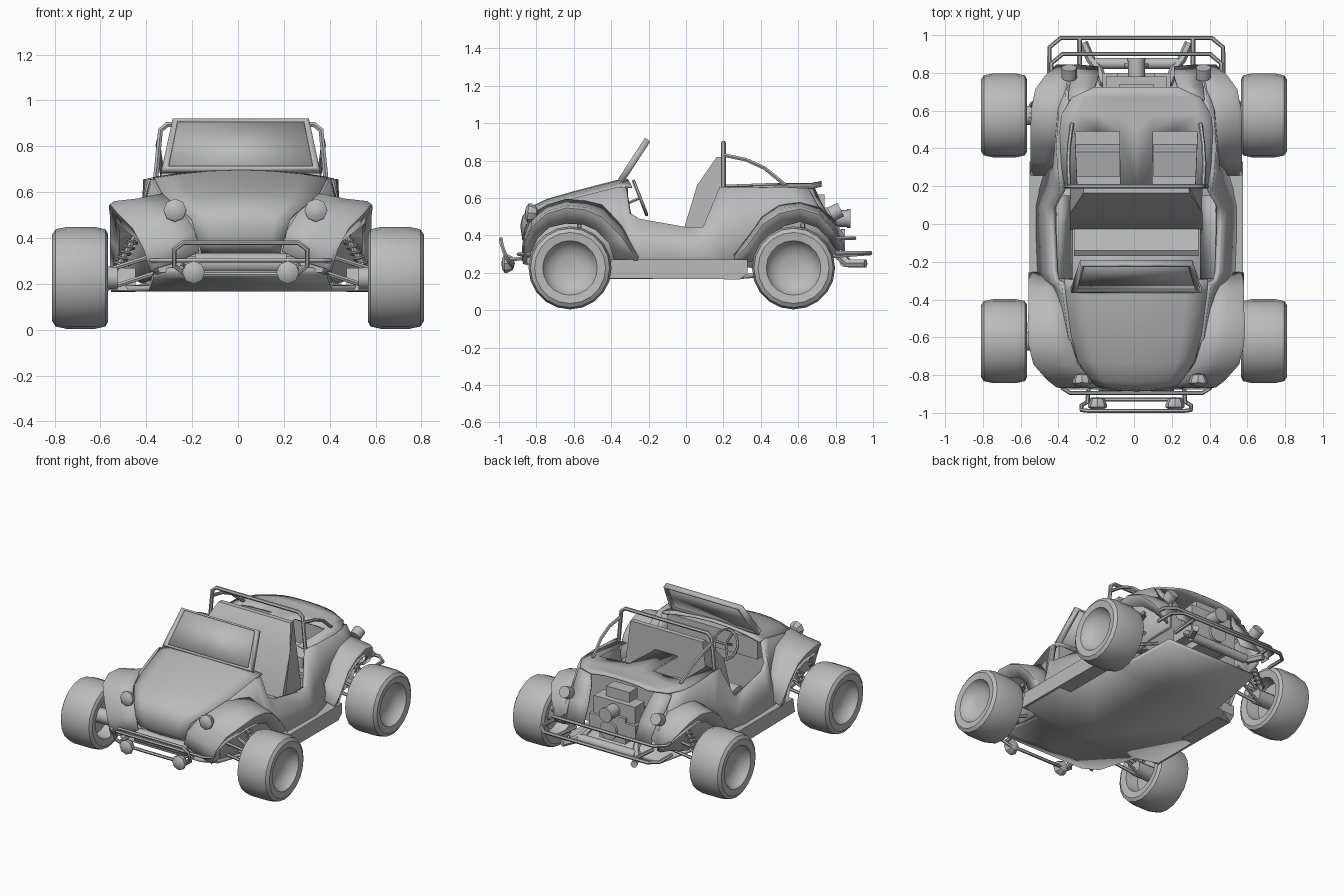
import bpy, bmesh, math
from mathutils import Vector, Matrix

if "Cube" in bpy.data.objects:
    bpy.data.objects.remove(bpy.data.objects["Cube"])

grey = bpy.data.materials.new("plain grey")
grey.use_nodes = True
grey.diffuse_color = (.5, .5, .5, 1)
grey.node_tree.nodes["Principled BSDF"].inputs["Base Color"].default_value = grey.diffuse_color
BODY_X = .012  # body sits a touch off the wheel centre line

def finish(name, mesh, mirror=False, thick=0, x=BODY_X, angle=32):
    """Make an object: shade it, then mirror and thicken it."""
    mesh.materials.clear()
    mesh.materials.append(grey)
    mesh.shade_smooth()
    mesh.set_sharp_from_angle(angle=math.radians(angle))
    ob = bpy.data.objects.new(name, mesh)
    bpy.context.collection.objects.link(ob)
    ob.location.x = x
    if mirror:
        ob.modifiers.new("mirror", 'MIRROR').use_clip = True
    if thick:
        mod = ob.modifiers.new("solidify", 'SOLIDIFY')
        mod.thickness, mod.offset = thick, 0

def from_bm(name, bm, **kw):
    bmesh.ops.remove_doubles(bm, verts=bm.verts, dist=.0005)
    bmesh.ops.recalc_face_normals(bm, faces=bm.faces)
    mesh = bpy.data.meshes.new(name)
    bm.to_mesh(mesh)
    bm.free()
    finish(name, mesh, **kw)

def sheet(name, rows, skip=(), **kw):
    """Surface through equal rows of points."""
    bm = bmesh.new()
    grid = [[bm.verts.new(p) for p in row] for row in rows]
    for i, (a, b) in enumerate(zip(grid, grid[1:])):
        for j in range(len(a) - 1):
            if (i, j) not in skip:
                bm.faces.new((a[j], a[j + 1], b[j + 1], b[j]))
    from_bm(name, bm, **kw)

def prism(name, outline, low, high, taper=1, **kw):
    """Extrude a (y, z) outline along x, narrowing its top."""
    bm = bmesh.new()
    top = max(z for y, z in outline)
    a, b = [[bm.verts.new((x * (taper if z > top - .05 else 1), y, z)) for y, z in outline]
            for x in (low, high)]
    bm.faces.new(a)
    bm.faces.new(b)
    for i in range(len(a)):
        bm.faces.new((a[i - 1], a[i], b[i], b[i - 1]))
    from_bm(name, bm, **kw)

def box(name, lo, hi, **kw):
    prism(name, [(lo[1], lo[2]), (hi[1], lo[2]), (hi[1], hi[2]), (lo[1], hi[2])], lo[0], hi[0], **kw)

def tube(name, points, r, closed=False, **kw):
    cu = bpy.data.curves.new(name, 'CURVE')
    cu.dimensions, cu.bevel_depth, cu.bevel_resolution, cu.use_fill_caps = '3D', r, 1, True
    sp = cu.splines.new('POLY')
    sp.points.add(len(points) - 1)
    for p, co in zip(sp.points, points):
        p.co = (*co, 1)
    sp.use_cyclic_u = closed
    tmp = bpy.data.objects.new(name + " path", cu)
    bpy.context.collection.objects.link(tmp)
    mesh = bpy.data.meshes.new_from_object(tmp.evaluated_get(bpy.context.evaluated_depsgraph_get()))
    bpy.data.objects.remove(tmp)
    finish(name, mesh, angle=50, **kw)

def bent(name, half, r, **kw):
    """Tube through half a path and its mirror image."""
    tube(name, half + [(-x, y, z) for x, y, z in reversed(half)], r, **kw)

def lathe(name, profile, centre, axis, sides=20, **kw):
    """Spin (radius, distance) pairs round an axis through the centre."""
    turn = Vector((0, 0, 1)).rotation_difference(Vector(axis)).to_matrix().to_4x4()
    bm = bmesh.new()
    verts = [bm.verts.new((r, 0, d)) for r, d in profile]
    edges = [bm.edges.new(e) for e in zip(verts, verts[1:])]
    bmesh.ops.spin(bm, geom=verts + edges, cent=(0, 0, 0), axis=(0, 0, 1),
                   angle=math.tau, steps=sides, use_merge=True)
    bmesh.ops.transform(bm, matrix=Matrix.Translation(centre) @ turn, verts=bm.verts)
    from_bm(name, bm, **kw)

def drum(name, centre, axis, r, length, **kw):
    lathe(name, [(0, -length / 2), (r, -length / 2), (r, length / 2), (0, length / 2)], centre, axis, sides=12, **kw)

# Wheels and suspension
tyre = [(0, .05), (.06, .052), (.11, .068), (.138, .1), (.146, .116), (.19, .122), (.212, .107),
        (.222, .06), (.222, -.065), (.212, -.11), (.19, -.122), (.143, -.115), (.13, -.03), (0, -.03)]
for end, y in (("front", -.62), ("rear", .575)):
    lathe(end + "_wheels", tyre, (.688, y, .226), (1, 0, 0), mirror=True, x=0)
    drum(end + "_hubs", (.6, y, .226), (1, 0, 0), .05, .15, mirror=True, x=0)
    for dy, z in ((-.07, .24), (-.07, .32), (.07, .24), (.07, .32)):
        tube(end + "_arm", [(.33, y + dy, z + .02), (.58, y, z - .06)], .011, mirror=True)
    tube(end + "_spring", [(.54 - .0016 * i + .024 * math.cos(i * .7), y + .05 + .024 * math.sin(i * .7),
                            .27 + .0027 * i) for i in range(64)], .006, mirror=True)
    tube(end + "_damper", [(.55, y + .05, .25), (.43, y + .05, .46)], .012, mirror=True)

# Floor pan, rising at both ends, and sills
pan = [(.31, -.87, .26), (.38, -.78, .235), (.4, -.45, .18), (.55, -.4, .18), (.55, .3, .18),
       (.4, .36, .185), (.35, .78, .215)]
sheet("floor_pan", [[(0, y, z), (x, y, z)] for x, y, z in pan], mirror=True, thick=.025, angle=5)
prism("sill", [(-.42, .17), (.29, .165), (.33, .2), (.33, .27), (-.4, .27)], .46, .565, mirror=True)
box("nose_box", (-.38, -.85, .25), (.38, -.76, .32))
drum("nose_roll", (0, -.84, .29), (1, 0, 0), .045, .4)

# Hood
hood = [(-.835, .33, .17, 0), (-.87, .38, .18, .01), (-.88, .45, .2, .02), (-.87, .5, .215, .02),
        (-.835, .545, .25, .03), (-.74, .59, .31, .03), (-.6, .63, .345, .035),
        (-.37, .69, .375, .035), (-.31, .695, .38, .035)]
sheet("hood", [[(w * f, y + .02 * f * f, z - drop * f * f) for f in (0, .35, .7, 1)]
               for y, z, w, drop in hood], mirror=True, thick=.012, angle=45)

# Body sides with the low door cut; columns are y, top, middle and foot as (x, z)
side = [(-.84, (.19, .42), (.24, .36), (.3, .25)), (-.8, (.26, .5), (.33, .42), (.36, .24)),
        (-.6, (.345, .595), (.36, .45), (.38, .22)), (-.37, (.375, .655), (.41, .45), (.42, .2)),
        (-.32, (.38, .655), (.43, .42), (.49, .24)), (-.3, (.42, .52), (.45, .4), (.51, .24)),
        (-.25, (.43, .485), (.46, .38), (.52, .24)), (0, (.44, .44), (.47, .36), (.53, .24)),
        (.09, (.44, .44), (.47, .36), (.53, .24)), (.18, (.39, .655), (.44, .42), (.51, .24)),
        (.28, (.4, .655), (.43, .44), (.48, .24)), (.4, (.41, .655), (.42, .45), (.4, .22)),
        (.55, (.4, .655), (.41, .48), (.4, .23)), (.65, (.36, .65), (.4, .5), (.4, .26)),
        (.7, (.36, .555), (.38, .48), (.38, .28)), (.8, (.34, .47), (.36, .42), (.36, .3))]
sheet("body_side", [[(p[0], y, p[1]) for p in pts] for y, *pts in side], mirror=True, thick=.03)

# Fenders: arch stations are root (x, z), y, crest z, outer x, lip y, lip z
def fender(name, stations):
    sheet(name, [[(rx, y, rz), ((rx + x) / 2, y, .4 * rz + .6 * z), (x - .015, y, z + .005),
                  (x, y, z - .005), (x - .03, ly, lz)] for rx, rz, y, z, x, ly, lz in stations],
          mirror=True, thick=.012)

fender("front_fender", [(.44, .32, -.26, .27, .565, -.38, .26), (.41, .46, -.35, .4, .565, -.41, .36),
                        (.385, .56, -.45, .5, .565, -.48, .43), (.37, .58, -.54, .54, .57, -.55, .46),
                        (.34, .59, -.64, .55, .565, -.64, .465), (.31, .56, -.74, .52, .54, -.73, .445),
                        (.25, .51, -.82, .45, .47, -.79, .39), (.2, .43, -.86, .36, .42, -.83, .32),
                        (.18, .34, -.87, .26, .39, -.85, .25)])
fender("rear_fender", [(.44, .31, .26, .27, .555, .35, .26), (.41, .39, .33, .35, .555, .38, .31),
                       (.39, .51, .41, .46, .555, .44, .39), (.38, .57, .5, .52, .555, .52, .45),
                       (.37, .58, .61, .545, .55, .61, .475), (.35, .55, .71, .515, .53, .7, .445),
                       (.34, .49, .78, .44, .48, .76, .39), (.33, .4, .84, .34, .42, .81, .31)])

# Rear deck with two open wells, tail lip and engine bay
deck = [(.2, .665, .39), (.49, .675, .405), (.58, .675, .395), (.67, .675, .34), (.725, .685, .22)]
sheet("rear_deck", [[(w * f, y, z - .02 * f ** 3) for f in (0, .22, .5, .8, 1)] for y, z, w in deck],
      skip={(0, 1), (0, 2)}, mirror=True, thick=.012)
box("well_floor", (-.38, .19, .46), (.38, .54, .48))
prism("well_seat", [(.25, .48), (.42, .48), (.38, .58), (.25, .55)], .09, .32, mirror=True)
box("engine_firewall", (-.37, .54, .24), (.37, .57, .65))
sheet("rear_cowl", [[(.36, .655, .64), (.355, .72, .55), (.335, .79, .48), (.33, .84, .36)],
                    [(.25, .68, .66), (.22, .72, .57), (.2, .78, .47), (.2, .83, .36)]],
      mirror=True, thick=.012)

# Windshield: sloping flat frame and glass
def pane(x, t):
    return (x * (1 - .14 * t), -.35 + .145 * t, .69 + .222 * t)

corners = ((-1, 0), (1, 0), (1, 1), (-1, 1), (-1, 0))
sheet("windshield_frame", [[pane(.345 * s, t) for s, t in corners],
                           [pane(.318 * s, .06 + .9 * t) for s, t in corners]], thick=.035)
sheet("windshield_glass", [[pane(s * .33, t) for s in (-1, 1)] for t in (.04, .97)], thick=.008)

# Cockpit
box("dashboard", (-.35, -.36, .52), (.35, -.31, .66))
box("footwell_wall", (-.36, -.42, .2), (.36, -.39, .58))
prism("seat_back", [(-.03, .36), (-.01, .44), (.06, .67), (.165, .82), (.2, .82), (.2, .3), (0, .3)],
      -.35, .35, taper=.8)
prism("seat_cushion", [(-.17, .2), (-.17, .38), (-.14, .4), (.02, .37), (.02, .2)], -.33, .33)
sheet("side_liner", [[(.42, y, z), (.34, y, z - .1)] for y, z in ((-.29, .47), (0, .43), (.15, .43))],
      mirror=True, thick=.01)
ring = [(-.15 + .09 * math.cos(i * math.pi / 8), -.245 - .035 * math.sin(i * math.pi / 8),
         .6 + .09 * math.sin(i * math.pi / 8)) for i in range(16)]
tube("steering_wheel", ring, .009, closed=True)
for end in (ring[0], ring[5], ring[11], (-.15, -.34, .56)):
    tube("steering_spoke", [(-.15, -.245, .6), end], .008)

# Roll bar and stays
bent("roll_hoop", [(.375, .2, .62), (.35, .2, .87), (.32, .2, .895)], .013)
tube("roll_stay", [(.355, .2, .83), (.36, .32, .805), (.355, .42, .76), (.34, .53, .67)], .011, mirror=True)

# Lamps
dome = [(0, -.04), (.035, -.03), (.05, 0), (.05, .015), (.03, .028), (0, .032)]
for sx in (-.275, .34):
    lathe("headlight", dome, (sx, -.83, .52), (0, -1, .1), sides=8, x=0)
lathe("fog_lamp", dome, (.205, -.955, .25), (0, -1, 0), sides=8, mirror=True)
drum("tail_lamp", (.355, .8, .525), (0, 1, .5), .04, .06, mirror=True)

# Bumpers
bent("front_loop", [(.24, -.93, .24), (.29, -.96, .28), (.29, -.985, .35), (.25, -.99, .38)], .011, closed=True)
bent("front_cross_bar", [(.39, -.83, .3), (.39, -.87, .3), (.35, -.895, .3)], .011)
tube("front_bracket", [(.25, -.84, .28), (.26, -.95, .27)], .011, mirror=True)
for y, z, w in ((.985, .305, .46), (.9, .385, .45)):
    bent("rear_bar", [(w, .8, z), (w, y - .05, z), (w - .06, y, z)], .012)
tube("rear_bracket", [(.3, .78, .29), (.3, .985, .305)], .013, mirror=True)

# Engine and exhaust
box("engine_block", (-.1, .57, .28), (.1, .8, .46))
box("engine_shroud", (-.16, .67, .43), (.16, .78, .55))
box("air_filter", (-.09, .65, .55), (.09, .74, .62))
box("cylinder_head", (.1, .62, .33), (.18, .8, .43), mirror=True)
drum("generator", (0, .79, .49), (0, 1, 0), .045, .16)
for y, z, r in ((.87, .49, .05), (.84, .37, .065)):
    drum("pulley", (0, y, z), (0, 1, 0), r, .02)
tube("header_pipe", [(.17, .74, .35), (.2, .82, .29), (.24, .87, .25), (.28, .96, .25)], .024, mirror=True)
drum("muffler", (0, .85, .26), (1, 0, 0), .03, .44)
